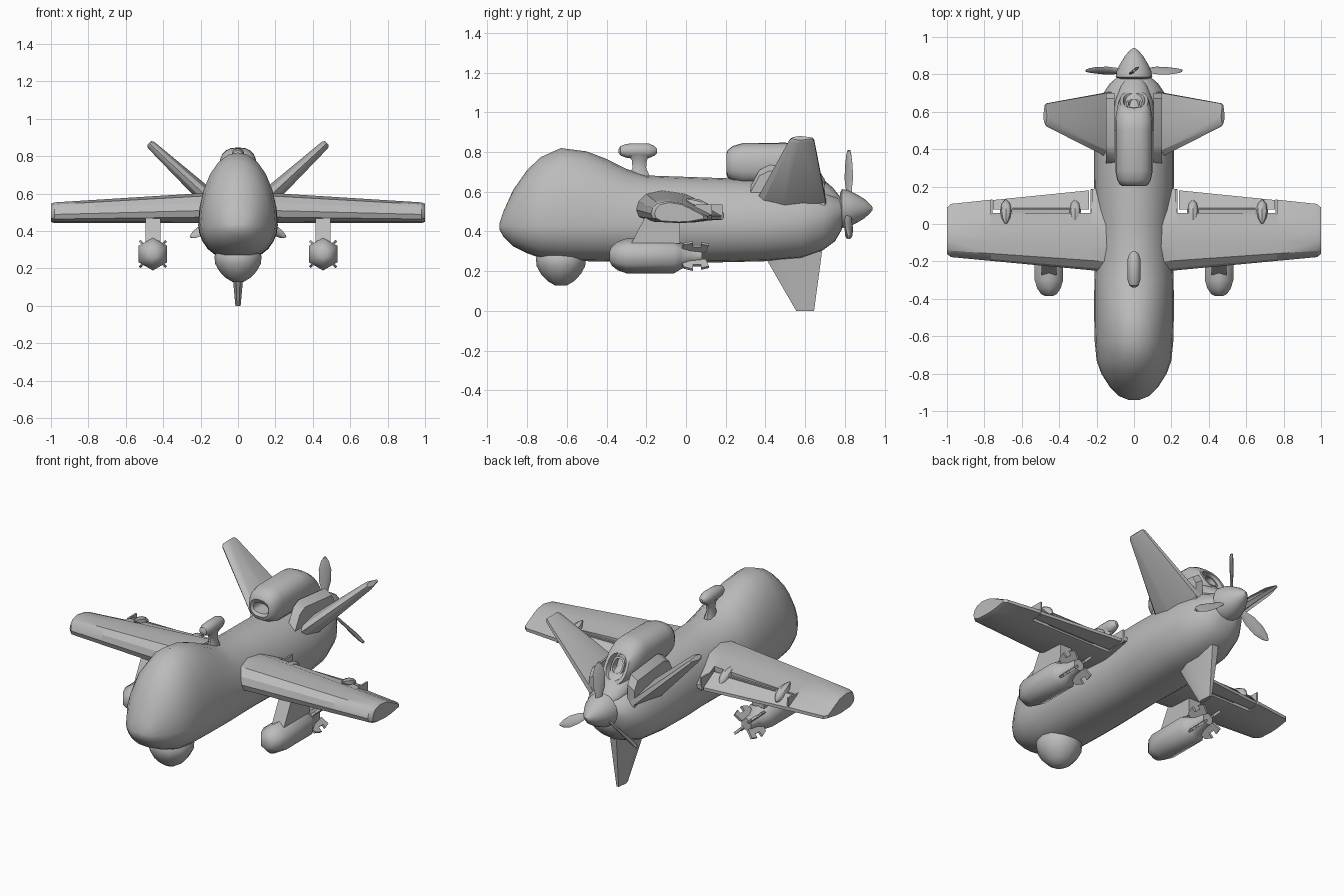
import bpy, math
from math import sin, cos, pi, radians
from mathutils import Vector, Matrix

cube = bpy.data.objects.get("Cube")
if cube:
    bpy.data.objects.remove(cube)

grey = bpy.data.materials.new("airframe grey")
grey.use_nodes = True
COL = (0.5, 0.5, 0.5, 1)
grey.diffuse_color = COL
grey.node_tree.nodes["Principled BSDF"].inputs["Base Color"].default_value = COL


def make(name, verts, faces, mirror=False, angle=35):
    """Mesh object in world coordinates, optionally mirrored across x."""
    me = bpy.data.meshes.new(name)
    me.from_pydata([tuple(v) for v in verts], [], faces)
    ob = bpy.data.objects.new(name, me)
    bpy.context.collection.objects.link(ob)
    me.materials.append(grey)
    bpy.ops.object.select_all(action='DESELECT')
    ob.select_set(True)
    bpy.context.view_layer.objects.active = ob
    bpy.ops.object.mode_set(mode='EDIT')
    bpy.ops.mesh.select_all(action='SELECT')
    bpy.ops.mesh.normals_make_consistent(inside=False)
    bpy.ops.object.mode_set(mode='OBJECT')
    bpy.ops.object.shade_smooth_by_angle(angle=radians(angle))
    if mirror:
        ob.modifiers.new("Mirror", 'MIRROR')
    return ob


def loft(name, rings, **kw):
    """Skin a list of equal-length rings and cap both ends."""
    n = len(rings[0])
    verts = [v for r in rings for v in r]
    faces = [(i * n + j, i * n + (j + 1) % n, (i + 1) * n + (j + 1) % n, (i + 1) * n + j)
             for i in range(len(rings) - 1) for j in range(n)]
    faces += [tuple(range(n)), tuple(range(len(verts) - n, len(verts)))]
    return make(name, verts, faces, **kw)


def oval(y, hw, zc, hh, n=16, x=0, power=1.0, tilt=0, turn=0):
    """Ring across y; power below 1 squares it, tilt leans it back."""
    ring = []
    for k in range(n):
        a = 2 * pi * k / n + turn
        c, s = cos(a), sin(a)
        dz = hh * math.copysign(abs(s) ** power, s)
        ring.append((x + hw * math.copysign(abs(c) ** power, c), y - tilt * dz, zc + dz))
    return ring


def slab(name, ring_a, ring_b, **kw):
    return loft(name, [ring_a, ring_b], **kw)


def box(name, x, y, z, **kw):
    return slab(name, *[[(x[0], y[0], h), (x[1], y[0], h), (x[1], y[1], h), (x[0], y[1], h)] for h in z], **kw)


# Fuselage: y, half width, top, crease, bottom
stations = [
    (-.94, .03, .44, .425, .41), (-.92, .08, .50, .425, .375), (-.87, .13, .61, .427, .325),
    (-.80, .175, .71, .43, .29), (-.73, .20, .775, .43, .265), (-.63, .21, .82, .43, .253),
    (-.50, .213, .803, .43, .25), (-.40, .213, .765, .43, .248), (-.30, .212, .715, .43, .246),
    (-.20, .208, .682, .43, .245), (.0, .20, .675, .43, .243), (.2, .213, .668, .43, .245),
    (.4, .213, .662, .43, .25), (.58, .20, .645, .44, .265), (.69, .17, .615, .46, .305),
    (.75, .13, .585, .48, .35), (.785, .09, .56, .50, .41)]
rings = []
for y, w, top, mid, bot in stations:
    ring = []
    for k in range(24):
        a = 2 * pi * k / 24
        c, s = cos(a), sin(a)
        if s >= 0:
            ring.append((w * c, y, mid + (top - mid) * s))
        else:
            ring.append((w * math.copysign(abs(c) ** .8, c), y, mid + (bot - mid) * abs(s) ** 1.1))
    rings.append(ring)
loft("fuselage", rings, angle=32)

# Spinner and propeller
loft("spinner", [oval(y, r, .515, r) for y, r in
                 [(.775, .075), (.785, .098), (.82, .092), (.86, .072), (.90, .048), (.93, .02), (.94, .006)]])
for i in range(3):
    spin = Matrix.Rotation(radians(120 * i), 4, 'Y')
    blade = []
    for r, w, twist in [(.05, .016, 60), (.1, .02, 50), (.15, .032, 42), (.22, .034, 34), (.27, .022, 30), (.295, .006, 30)]:
        t = Matrix.Rotation(radians(twist), 4, 'Z')
        sec = [Vector((w * cos(k * pi / 4), .008 * sin(k * pi / 4), 0)) for k in range(8)]
        blade.append([spin @ (t @ v + Vector((0, 0, r))) + Vector((0, .82, .515)) for v in sec])
    loft(f"propeller_blade_{i + 1}", blade)

# Wing: section points as chord fraction and height fraction
section = [(0, .42), (.03, .68), (.12, .90), (.30, 1), (.55, .90), (.70, .72), (1, .32),
           (1, .16), (.70, .03), (.5, 0), (.15, .05), (.03, .2)]


def wing_ring(x, cut=False, shrink=1.0):
    f = (x - .2) / .8
    y0, y1 = -.25 + .075 * f, .19 - .085 * f
    z0, z1 = .442, .602 - .05 * f
    ring = []
    for c, h in section:
        y = y0 + (y1 - y0) * c
        if cut and c == 1:
            y, h = .06, (.72 if h > .2 else .05)
        ym, zm = (y0 + y1) / 2, .495
        ring.append((x, ym + (y - ym) * shrink, zm + (z0 + (z1 - z0) * h - zm) * shrink))
    return ring


loft("wing", [wing_ring(.12), wing_ring(.23), wing_ring(.23, True), wing_ring(.765, True),
              wing_ring(.765), wing_ring(.98), wing_ring(1, shrink=.88)], mirror=True, angle=30)


# Flap with hinge bar, fairings and end plates
def flap_ring(x, y1):
    return [(x, .078, .535), (x, y1, .478), (x, y1, .46), (x, .078, .452)]


slab("flap", flap_ring(.24, .18), flap_ring(.755, .128), mirror=True)
box("flap_hinge", (.34, .65), (.05, .085), (.46, .532), mirror=True)
for i, x in enumerate((.315, .685)):
    loft(f"flap_fairing_{i + 1}", [oval(y, w, z, h, 8, x) for y, w, z, h in
         [(.0, .005, .56, .005), (.03, .022, .54, .028), (.07, .033, .525, .036), (.11, .022, .51, .03), (.13, .004, .495, .004)]][::-1],
         mirror=True)
for i, (x, y) in enumerate(((.228, .185), (.762, .13))):
    box(f"flap_end_plate_{i + 1}", (x - .005, x + .005), (.05, y), (.458, .535), mirror=True)

# Tail fins, spread in a V
root, tip = Vector((.13, 0, .55)), Vector((.465, 0, .86))
across = Vector((-.68, 0, .73))


def fin_ring(base, y0, y1, half):
    shape = [(0, 0), (.08, .55), (.4, 1), (1, .3), (1, -.3), (.4, -1), (.08, -.55)]
    return [base + across * (half * h) + Vector((0, y0 + (y1 - y0) * c, 0)) for c, h in shape]


loft("tail_fin", [fin_ring(root, .35, .705, .05), fin_ring(tip, .52, .645, .024),
                  fin_ring(tip + Vector((.01, 0, .01)), .535, .635, .015)], mirror=True)

# Plates between the tail fins and the engine pod
side = [(.31, .60), (.37, .71), (.42, .735), (.67, .71), (.70, .66), (.70, .56), (.34, .54)]
slab("fin_root_plate", [(.105, y, z) for y, z in side], [(.15, y, z - .03) for y, z in side], mirror=True)

# Lower fin
loft("lower_fin", [[(w * h, y0 + (y1 - y0) * c, z) for c, h in
                    [(0, .4), (.3, 1), (1, .5), (1, -.5), (.3, -1), (0, -.4)]]
                   for z, y0, y1, w in [(.3, .38, .685, .042), (.26, .405, .68, .038), (0, .555, .645, .014)]])

# Engine pod with hollow intake and exhaust
pod = [(.30, .045, .735, .025, 0), (.215, .05, .735, .03, 0), (.203, .06, .74, .05, 0), (.21, .075, .74, .07, 0),
       (.235, .09, .742, .088, 0), (.285, .1, .742, .103, 0), (.5, .1, .742, .105, 0), (.56, .1, .74, .104, .2),
       (.63, .088, .725, .1, .5), (.66, .075, .72, .085, .6), (.66, .058, .72, .065, .6), (.60, .052, .72, .06, .6)]
loft("engine_pod", [oval(y, w, z, h, 20, power=.8, tilt=t) for y, w, z, h, t in pod])
loft("exhaust_pipe", [oval(y, w, .72, h, 16, power=.8, tilt=.6) for y, w, h in
                      [(.58, .04, .045), (.645, .04, .045), (.645, .03, .035), (.6, .03, .035)]])
loft("rear_fairing", [oval(y, w, z, h, 16) for y, w, z, h in
                      [(.5, .12, .62, .12), (.66, .1, .6, .09), (.74, .07, .57, .05), (.78, .04, .55, .02)]])

# Antenna on the back
loft("antenna_head", [oval(y, w, .806, h, 12) for y, w, h in
                      [(-.34, .008, .008), (-.33, .024, .024), (-.30, .034, .035), (-.25, .035, .038),
                       (-.19, .035, .038), (-.16, .025, .025), (-.145, .008, .01)]])
loft("antenna_stalk", [[(.5 * r * cos(k * pi / 5), -.235 + r * sin(k * pi / 5), z) for k in range(10)]
                       for z, r in [(.65, .065), (.69, .05), (.72, .036), (.76, .04), (.79, .07)]])

# Sensor ball under the nose
loft("sensor_ball", [[(r * cos(k * pi / 6), -.63 + r * sin(k * pi / 6), z) for k in range(12)]
                     for z, r in [(.30, .11), (.265, .126), (.225, .122), (.185, .10), (.15, .067), (.128, .03)]], angle=40)

# Bomb: hexagonal body, tail and crossed fins
BX, BZ = .455, .277
loft("bomb_body", [oval(y, r, BZ, r, 6, BX, turn=pi / 6) for y, r in
                   [(-.385, .025), (-.375, .048), (-.345, .072), (-.30, .088), (-.06, .088), (-.03, .07), (.02, .045), (.08, .036)]],
     mirror=True, angle=62)
for i in range(4):
    turn = Matrix.Rotation(radians(45 + 90 * i), 4, 'Y')
    hub = Vector((BX, 0, BZ))
    outline = [(-.03, .03), (-.01, .085), (.035, .1), (.035, .07), (.075, .07), (.075, .092), (.115, .08), (.1, .03)]
    slab(f"bomb_fin_{i + 1}", *[[turn @ Vector((w, y, r)) + hub for y, r in outline] for w in (-.007, .007)], mirror=True)

# Pylon holding the bomb
slab("pylon", [(.415, -.275, .34), (.495, -.275, .34), (.495, -.03, .34), (.415, -.03, .34)],
     [(.415, -.2, .485), (.495, -.2, .485), (.495, -.03, .485), (.415, -.03, .485)], mirror=True)
